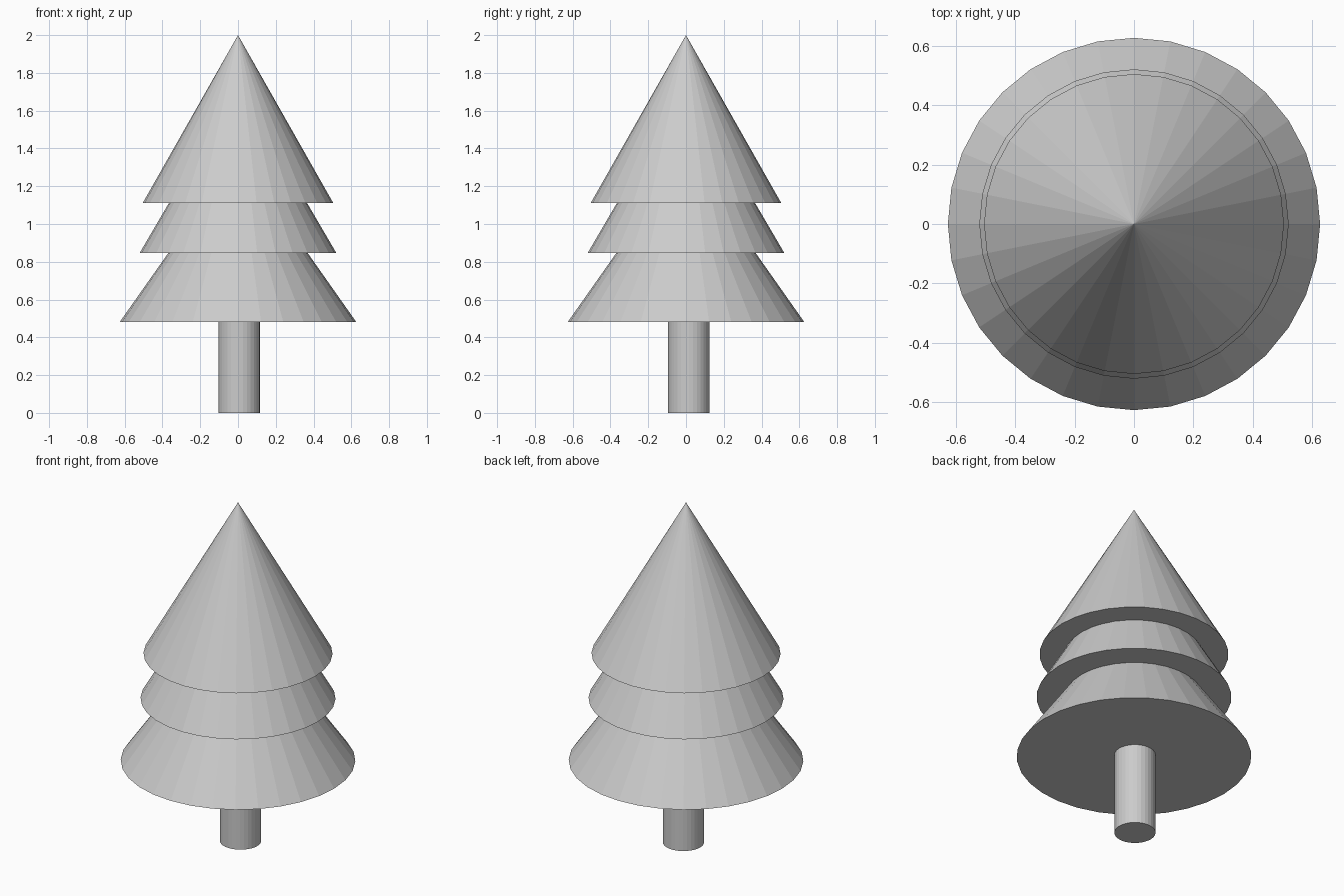
import bpy

default = bpy.data.objects.get("Cube")
if default:
    bpy.data.objects.remove(default, do_unlink=True)

SIDES = 32
TIER_HEIGHT = 0.89

grey = bpy.data.materials.new("light_grey")
grey.use_nodes = True
colour = (0.6, 0.6, 0.6, 1)
grey.diffuse_color = colour
grey.node_tree.nodes["Principled BSDF"].inputs["Base Color"].default_value = colour


def finish(name):
    part = bpy.context.object
    part.name = part.data.name = name
    part.data.materials.append(grey)


# Foliage: three overlapping cones with flat facets
for name, radius, base in (("lower_foliage", 0.627, 0.48),
                           ("middle_foliage", 0.521, 0.846),
                           ("top_foliage", 0.505, 1.11)):
    bpy.ops.mesh.primitive_cone_add(vertices=SIDES, radius1=radius, radius2=0,
                                    depth=TIER_HEIGHT,
                                    location=(0, 0, base + TIER_HEIGHT / 2))
    finish(name)

# Trunk: slightly off centre, tucked into the lowest tier
trunk_height = 0.52
bpy.ops.mesh.primitive_cylinder_add(vertices=SIDES, radius=0.11, depth=trunk_height,
                                    location=(0.006, 0.015, trunk_height / 2))
finish("trunk")
